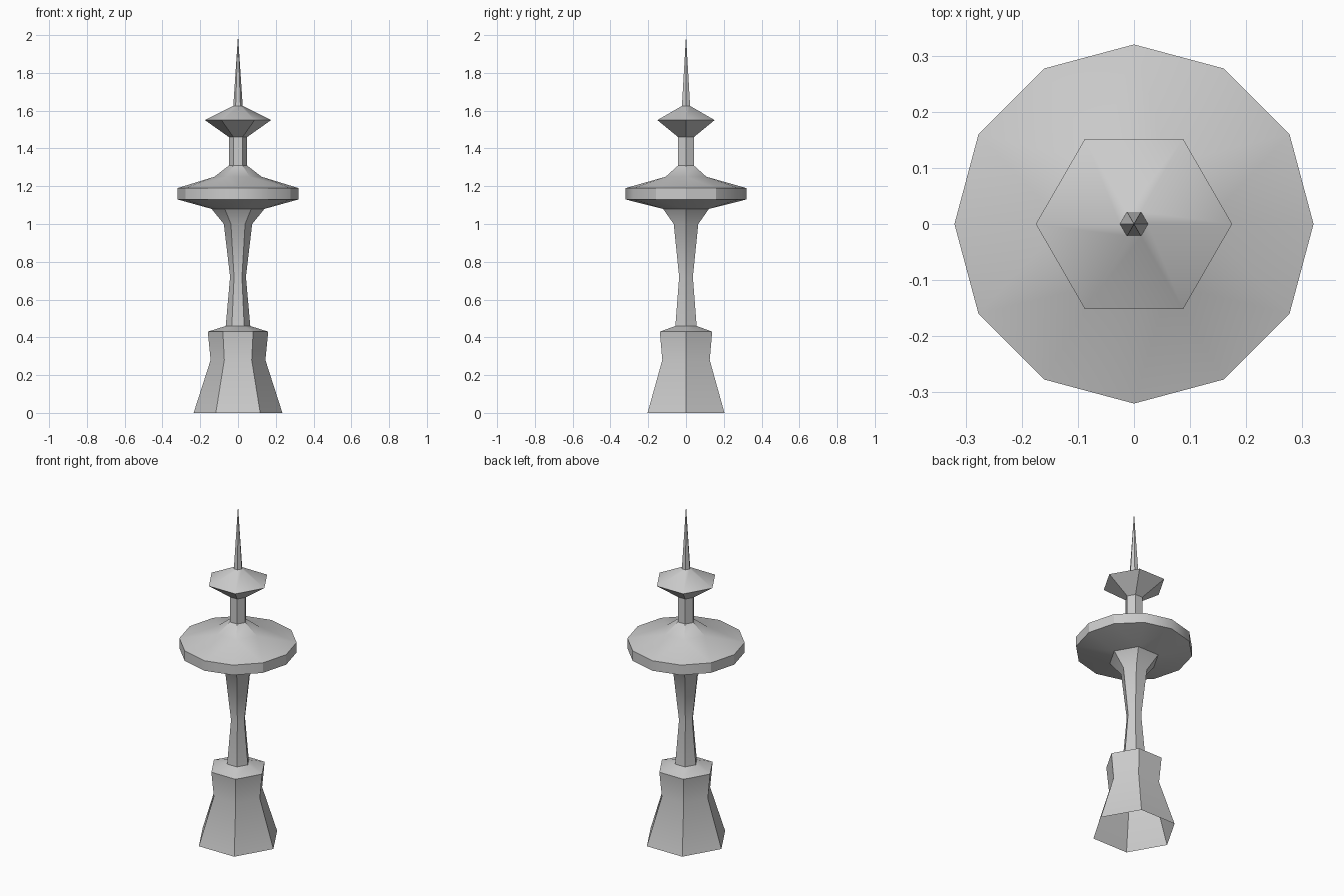
import bpy
import bmesh
import math

cube = bpy.data.objects.get("Cube")
if cube:
    bpy.data.objects.remove(cube, do_unlink=True)

grey = bpy.data.materials.new("light_grey")
grey.use_nodes = True
colour = (0.6, 0.6, 0.6, 1)
grey.diffuse_color = colour
grey.node_tree.nodes["Principled BSDF"].inputs["Base Color"].default_value = colour


def bridge(bm, low, high):
    """Join two rings; one may have twice the sides of the other."""
    if len(low) == len(high):
        n = len(low)
        for i in range(n):
            j = (i + 1) % n
            bm.faces.new((low[i], low[j], high[j], high[i]))
        return
    flip = len(low) > len(high)
    few, many = (high, low) if flip else (low, high)
    n = len(few)
    for i in range(n):
        a, b = few[i], few[(i + 1) % n]
        c, d, e = many[2 * i], many[2 * i + 1], many[(2 * i + 2) % (2 * n)]
        for tri in ((a, d, c), (a, b, d), (b, e, d)):
            bm.faces.new(tri[::-1] if flip else tri)


def tower_part(name, rings):
    """Open shell through rings given as (sides, radius, height)."""
    bm = bmesh.new()
    loops = []
    for sides, radius, z in rings:
        angles = [math.tau * i / sides for i in range(sides)]
        if radius == 0:
            loops.append([bm.verts.new((0, 0, z))])
        else:
            loops.append([bm.verts.new((radius * math.cos(a), radius * math.sin(a), z))
                          for a in angles])
    for low, high in zip(loops, loops[1:]):
        if len(high) == 1:
            for i in range(len(low)):
                bm.faces.new((low[i], low[(i + 1) % len(low)], high[0]))
        else:
            bridge(bm, low, high)
    mesh = bpy.data.meshes.new(name)
    bm.to_mesh(mesh)
    bm.free()
    mesh.materials.append(grey)
    obj = bpy.data.objects.new(name, mesh)
    bpy.context.collection.objects.link(obj)
    bpy.ops.object.select_all(action="DESELECT")
    obj.select_set(True)
    bpy.context.view_layer.objects.active = obj
    bpy.ops.object.shade_smooth_by_angle(angle=math.radians(30))
    return obj


# Flared base, open underneath, with a sloping shoulder
tower_part("base", [(6, 0.235, 0), (6, 0.145, 0.28), (6, 0.16, 0.43), (6, 0.065, 0.46)])

# Waisted column that spreads below the deck
tower_part("column", [(6, 0.065, 0.46), (6, 0.042, 0.72), (6, 0.075, 1.0), (6, 0.14, 1.08)])

# Wide twelve-sided deck and its roof
tower_part("deck", [(6, 0.14, 1.08), (12, 0.32, 1.13), (12, 0.32, 1.19),
                    (6, 0.125, 1.25), (6, 0.048, 1.31)])

# Neck between deck and upper pod
tower_part("neck", [(6, 0.048, 1.31), (6, 0.048, 1.46)])

# Upper pod
tower_part("upper_pod", [(6, 0.048, 1.46), (6, 0.175, 1.55), (6, 0.025, 1.625)])

# Spire
tower_part("spire", [(6, 0.025, 1.625), (6, 0, 2.0)])
